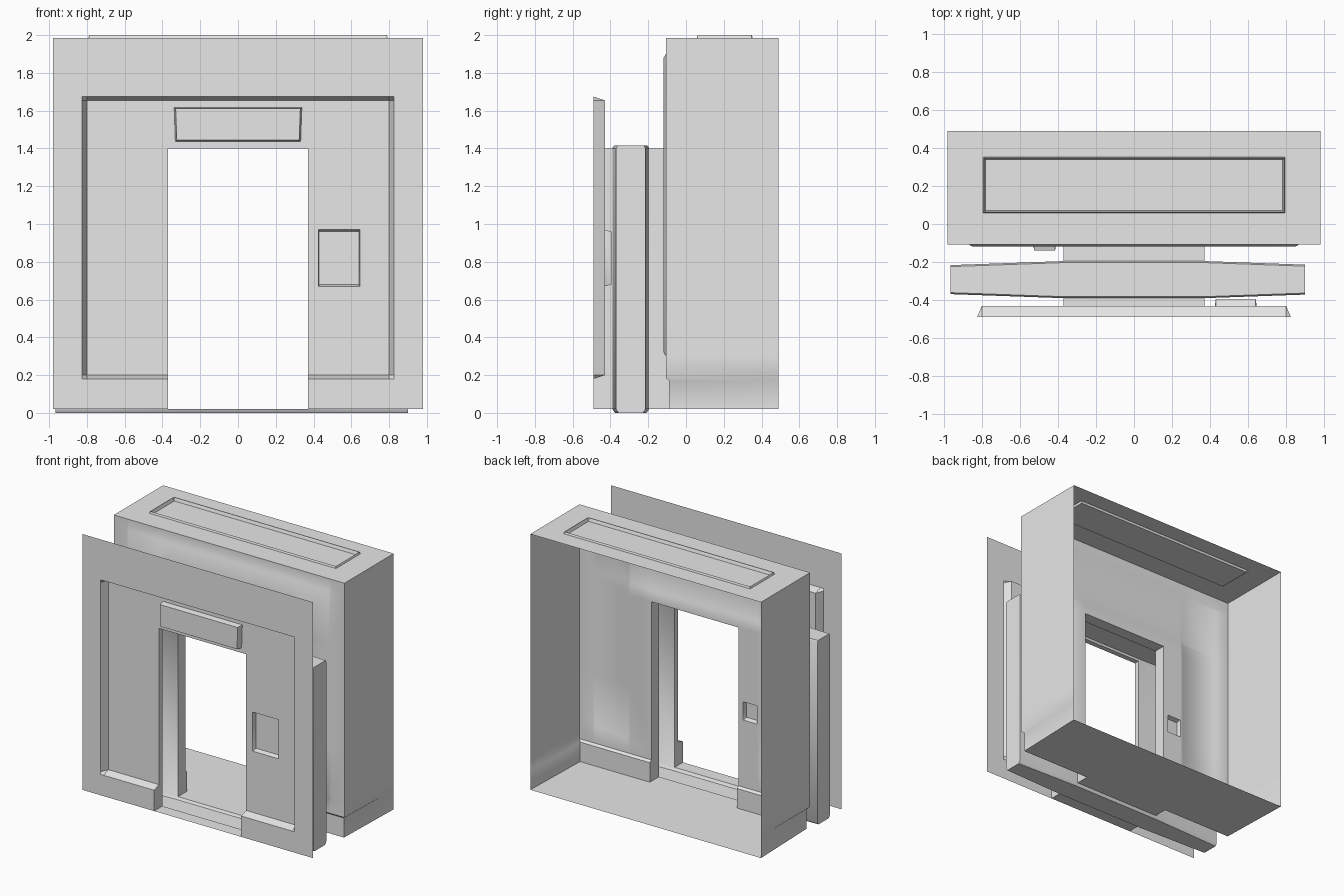
import bpy, bmesh, math

cube = bpy.data.objects.get("Cube")
if cube:
    bpy.data.objects.remove(cube)

GREY = bpy.data.materials.new("light grey")
GREY.use_nodes = True
GREY.diffuse_color = (0.8, 0.8, 0.8, 1)
GREY.node_tree.nodes["Principled BSDF"].inputs["Base Color"].default_value = GREY.diffuse_color

DOOR_X, DOOR_Z, FLOOR, TOP, WIDE = 0.37, 1.4, 0.02, 1.985, 0.98
EPS = 0.001


def sheet(bm, us, vs, place, skip=lambda u, v: False):
    """Grid of quads over us and vs; place maps each node to a point."""
    nodes = {}

    def node(u, v):
        if (u, v) not in nodes:
            nodes[u, v] = bm.verts.new(place(u, v))
        return nodes[u, v]
    for a, b in zip(us, us[1:]):
        for c, d in zip(vs, vs[1:]):
            if not skip((a + b) / 2, (c + d) / 2):
                bm.faces.new([node(a, c), node(b, c), node(b, d), node(a, d)])


def rect(bm, x, y, z):
    """Horizontal rectangle."""
    sheet(bm, x, y, lambda u, v: (u, v, z))


def extrude(bm, test, move):
    """Extrude the open edges that pass the test and move their new points."""
    edges = [e for e in bm.edges if e.is_boundary and all(test(v.co) for v in e.verts)]
    new = bmesh.ops.extrude_edge_only(bm, edges=edges)["geom"]
    for v in new:
        if isinstance(v, bmesh.types.BMVert):
            move(v.co)


def finish(bm, name, flip=False):
    if flip:
        bmesh.ops.reverse_faces(bm, faces=bm.faces[:])
    mesh = bpy.data.meshes.new(name)
    bm.to_mesh(mesh)
    bm.free()
    mesh.materials.append(GREY)
    ob = bpy.data.objects.new(name, mesh)
    bpy.context.collection.objects.link(ob)
    bpy.ops.object.select_all(action='DESELECT')
    ob.select_set(True)
    bpy.context.view_layer.objects.active = ob
    bpy.ops.object.shade_smooth_by_angle(angle=math.radians(35))
    return ob


def mirrored(values):
    return sorted({-v for v in values} | set(values))


def doorway(x, z):
    return abs(x) < DOOR_X and z < DOOR_Z


def door_edge(co):
    return abs(co.x) < DOOR_X + EPS and co.z < DOOR_Z + EPS


# Front wall: bevelled recess, call button pocket and door jambs
def front_place(x, z):
    y = -0.49
    if abs(x) <= 0.8 and 0.2 <= z <= 1.655:
        y = -0.43
    if 0.43 <= x <= 0.64 and 0.68 <= z <= 0.96:
        y = -0.395
    return x, y, z


bm = bmesh.new()
sheet(bm, sorted(mirrored([DOOR_X, 0.8, 0.825, WIDE]) + [0.425, 0.43, 0.64, 0.645]),
      [FLOOR, 0.18, 0.2, 0.67, 0.68, 0.96, 0.97, DOOR_Z, 1.655, 1.675, TOP],
      front_place, doorway)
extrude(bm, door_edge, lambda co: setattr(co, "y", -0.39))
rect(bm, [-DOOR_X, DOOR_X], [-0.49, -0.39], FLOOR)
finish(bm, "front_wall")

# Sign over the door
bm = bmesh.new()
bmesh.ops.create_cube(bm, size=1)
for v in bm.verts:
    front, up = v.co.y < 0, v.co.z > 0
    half = (0.338 if up else 0.332) - (0.008 if front else 0)
    edge = 0.006 if front else 0
    v.co = (math.copysign(half, v.co.x), -0.475 if front else -0.43,
            1.617 - edge if up else 1.438 + edge)
finish(bm, "door_sign")

# Sliding door pocket: tapered loop of walls, open at the doorway
RING = [(-1, 0.0, 0.014), (-1, 0.02, 0), (-1, DOOR_Z, 0), (-1, 1.415, 0.008),
        (1, 1.415, 0.008), (1, DOOR_Z, 0), (1, 0.02, 0), (1, 0.0, 0.014)]


def pocket_place(x, i):
    side, z, inset = RING[i % len(RING)]
    taper = 0 if abs(x) <= DOOR_X else 0.02 * (abs(x) - DOOR_X) / 0.56
    return x, -0.2925 + side * (0.0975 - taper - inset), z


bm = bmesh.new()
pocket_x = [-0.965, -0.67, -DOOR_X, DOOR_X, 0.64, 0.9]
sheet(bm, pocket_x, list(range(len(RING) + 1)), pocket_place,
      lambda x, i: abs(x) < DOOR_X and i in (1.5, 5.5))
for x in (pocket_x[0], pocket_x[-1]):
    bm.faces.new([bm.verts.new(pocket_place(x, i)) for i in range(len(RING))])
bmesh.ops.remove_doubles(bm, verts=bm.verts[:], dist=0.0005)
bmesh.ops.recalc_face_normals(bm, faces=bm.faces[:])
finish(bm, "door_pocket")


# Cabin: front wall with shallow panels, skirting, control recess and sides
def cabin_place(x, z):
    y = -0.107
    ax = abs(x)
    if ax <= 0.85 and 0.32 <= z <= 1.88 and (ax >= 0.57 or z >= 1.5):
        y = -0.118
    if -0.525 <= x <= -0.415 and 0.71 <= z <= 0.83:
        y = -0.14
    if z <= 0.17:
        y = -0.09
        if ax == WIDE:
            x = math.copysign(0.963, x)
    return x, y, z


def to_back(co):
    co.x = math.copysign(WIDE, co.x)
    co.y = 0.49


bm = bmesh.new()
sheet(bm, sorted(mirrored([DOOR_X, 0.55, 0.57, 0.85, 0.87, WIDE])
                 + [-0.53, -0.525, -0.415, -0.41]),
      [FLOOR, 0.17, 0.185, 0.3, 0.32, 0.7, 0.71, 0.83, 0.84, DOOR_Z, 1.48, 1.5, 1.88, 1.9, TOP],
      cabin_place, doorway)
extrude(bm, lambda co: abs(co.x) > 0.95, to_back)
extrude(bm, door_edge, lambda co: setattr(co, "y", -0.2))
finish(bm, "cabin_walls", flip=True)

# Cabin floor, narrower at the skirting, and door threshold
bm = bmesh.new()
sheet(bm, [-1, 1], [-0.09, 0.49],
      lambda s, y: (s * (WIDE if y > 0 else 0.963), y, FLOOR))
rect(bm, [-DOOR_X, DOOR_X], [-0.2, -0.09], FLOOR)
finish(bm, "cabin_floor")


# Ceiling with a thin raised rim around a sunken light tray
def ceiling_place(x, y):
    far = max(abs(x) - 0.79, abs(y - 0.205) - 0.145)
    z = TOP
    if far < -0.008:
        z = 1.975
    elif far < EPS:
        z = 2.0
    return x, y, z


bm = bmesh.new()
sheet(bm, mirrored([0.78, 0.788, 0.793, WIDE]),
      [-0.107, 0.057, 0.062, 0.07, 0.34, 0.348, 0.353, 0.49], ceiling_place)
finish(bm, "cabin_ceiling", flip=True)
